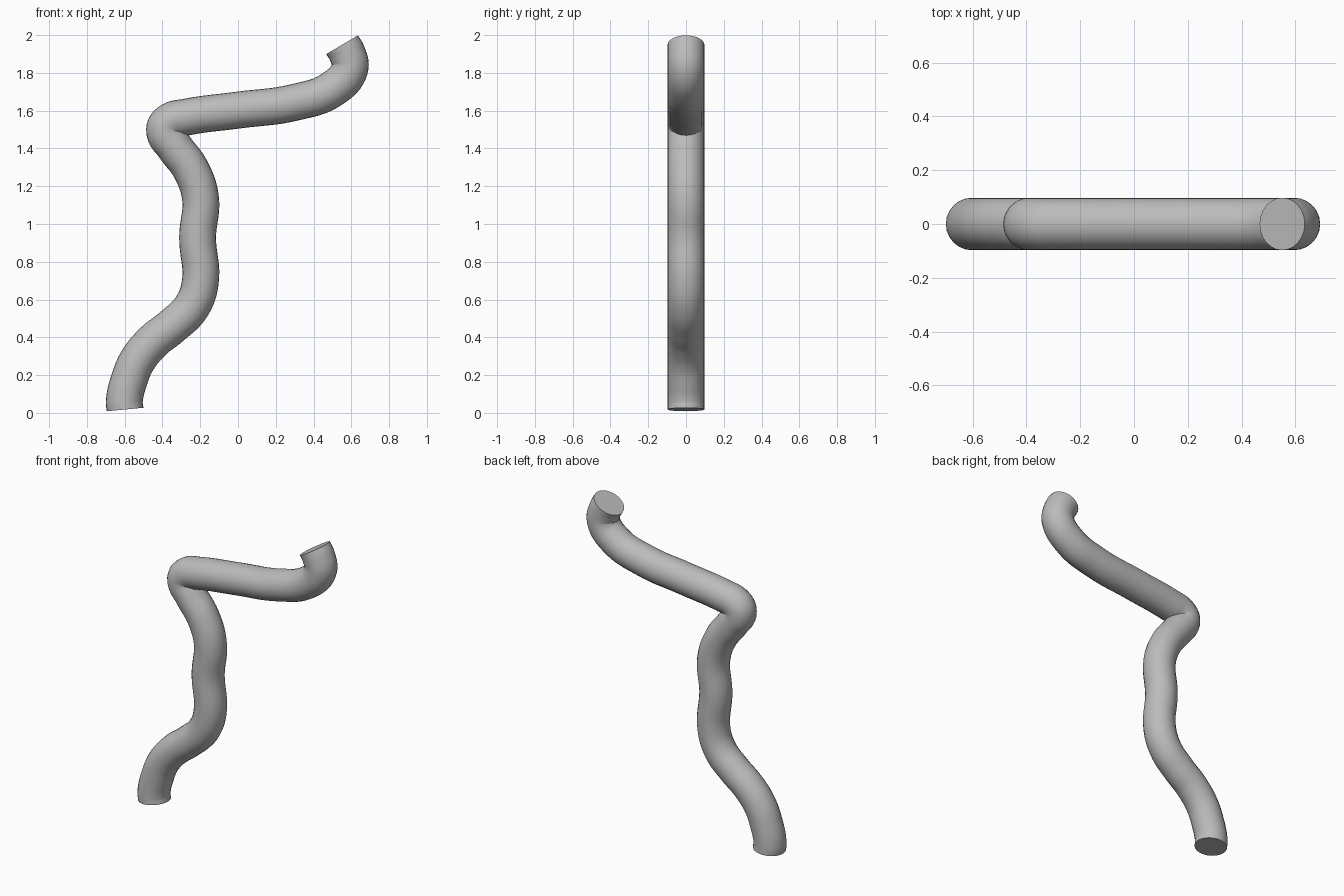
import bpy

cube = bpy.data.objects.get("Cube")
if cube:
    bpy.data.objects.remove(cube, do_unlink=True)

RADIUS = 0.0975

# Centre line of the pipe in the x-z plane, from the foot to the tip
PATH = [
    (-0.598, 0.018), (-0.602, 0.06), (-0.574, 0.18), (-0.532, 0.278),
    (-0.45, 0.378), (-0.35, 0.458), (-0.247, 0.56), (-0.2, 0.69),
    (-0.214, 0.93), (-0.199, 1.14), (-0.253, 1.295), (-0.334, 1.405),
    (-0.389, 1.5), (-0.36, 1.543), (-0.278, 1.565), (0.0, 1.603),
    (0.3, 1.644), (0.5, 1.715), (0.592, 1.823), (0.577, 1.905), (0.551, 1.949),
]

# Plain grey material
grey = bpy.data.materials.new("plain grey")
grey.use_nodes = True
colour = (0.5, 0.5, 0.5, 1.0)
grey.diffuse_color = colour
grey.node_tree.nodes["Principled BSDF"].inputs["Base Color"].default_value = colour

# Round bevelled curve with closed ends
curve = bpy.data.curves.new("bent_pipe", "CURVE")
curve.dimensions = "3D"
curve.bevel_depth = RADIUS
curve.bevel_resolution = 10
curve.resolution_u = 8
curve.use_fill_caps = True
spline = curve.splines.new("BEZIER")
spline.bezier_points.add(len(PATH) - 1)
for point, (x, z) in zip(spline.bezier_points, PATH):
    point.co = (x, 0, z)
    point.handle_left_type = point.handle_right_type = "AUTO"
curve.materials.append(grey)

pipe = bpy.data.objects.new("bent_pipe", curve)
bpy.context.collection.objects.link(pipe)

# Turn into a mesh, smooth along the tube and sharp at the end caps
bpy.ops.object.select_all(action="DESELECT")
pipe.select_set(True)
bpy.context.view_layer.objects.active = pipe
bpy.ops.object.convert(target="MESH")
bpy.ops.object.mode_set(mode="EDIT")
bpy.ops.mesh.select_all(action="SELECT")
bpy.ops.mesh.remove_doubles(threshold=0.0001)
bpy.ops.mesh.normals_make_consistent(inside=False)
bpy.ops.object.mode_set(mode="OBJECT")
bpy.ops.object.shade_smooth_by_angle(angle=0.7)
